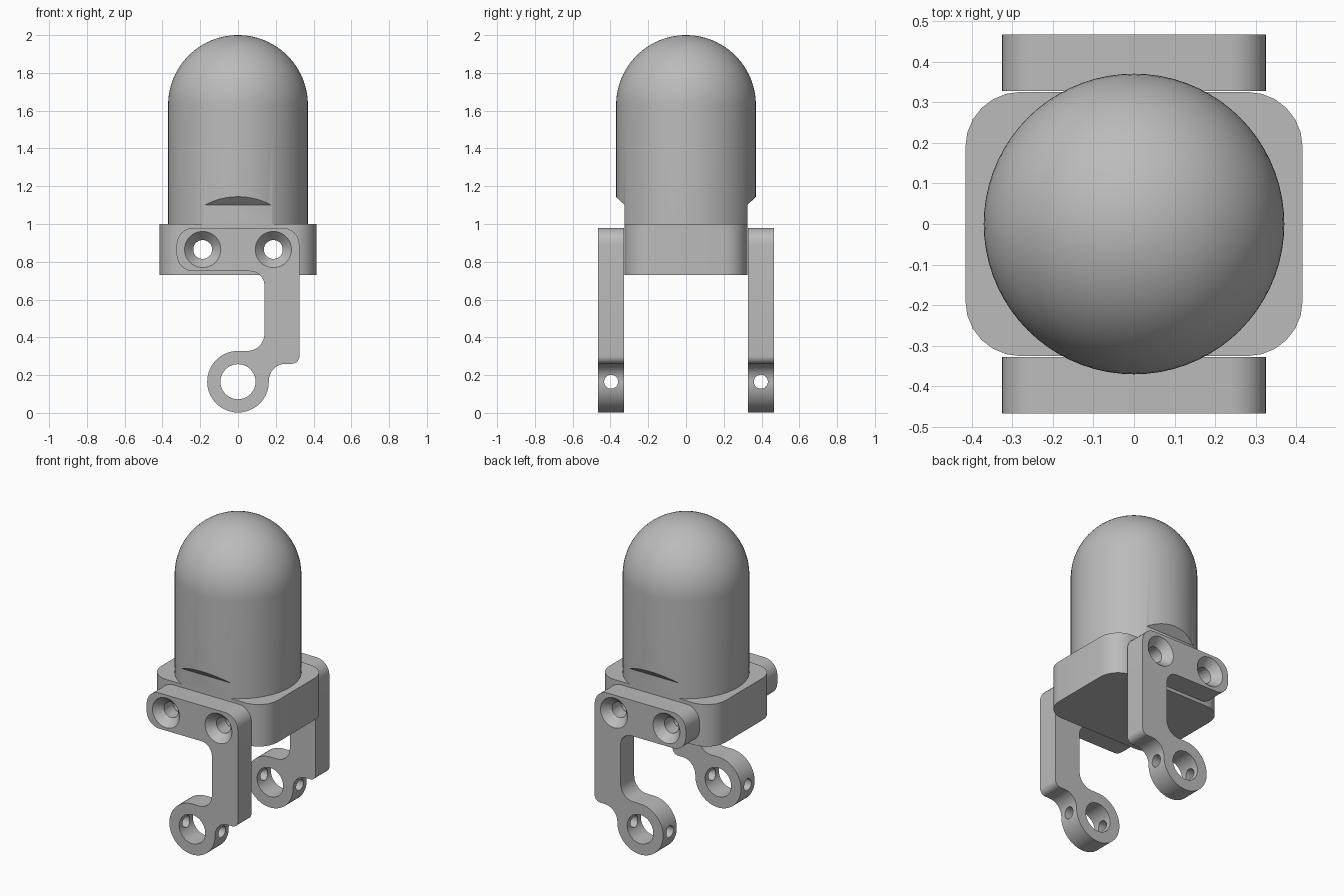
import bpy, bmesh, math
from mathutils import Vector, Matrix

cube = bpy.data.objects.get("Cube")
if cube:
    bpy.data.objects.remove(cube)

grey = bpy.data.materials.new("plain_grey")
grey.use_nodes = True
COLOUR = (0.5, 0.5, 0.5, 1)
grey.diffuse_color = COLOUR
grey.node_tree.nodes["Principled BSDF"].inputs["Base Color"].default_value = COLOUR


def make(name, bm):
    """Turn a bmesh into a linked object."""
    bmesh.ops.recalc_face_normals(bm, faces=bm.faces)
    mesh = bpy.data.meshes.new(name)
    bm.to_mesh(mesh)
    bm.free()
    mesh.materials.append(grey)
    obj = bpy.data.objects.new(name, mesh)
    bpy.context.collection.objects.link(obj)
    return obj


def rounded(corners, steps=8):
    """Replace each (u, v, radius) corner by a fillet arc."""
    pts = []
    for i, (u, v, r) in enumerate(corners):
        p = Vector((u, v))
        if r == 0:
            pts.append(p)
            continue
        a = (Vector(corners[i - 1][:2]) - p).normalized()
        b = (Vector(corners[(i + 1) % len(corners)][:2]) - p).normalized()
        for k in range(steps + 1):
            t = math.pi / 2 * k / steps
            pts.append(p + a * r * (1 - math.sin(t)) + b * r * (1 - math.cos(t)))
    return pts


def prism(name, pts, axis, lo, hi):
    """Extrude a closed outline along x, y or z."""
    def place(p, d):
        return {"x": (d, p[0], p[1]), "y": (p[0], d, p[1]), "z": (p[0], p[1], d)}[axis]
    bm = bmesh.new()
    face = bm.faces.new([bm.verts.new(place(p, lo)) for p in pts])
    new = bmesh.ops.extrude_face_region(bm, geom=[face])["geom"]
    shift = Vector(place((0, 0), hi - lo))
    bmesh.ops.translate(bm, vec=shift, verts=[v for v in new if isinstance(v, bmesh.types.BMVert)])
    return make(name, bm)


def rod(name, centre, axis, r1, r2, length):
    """Cylinder or cone along an axis, r1 at its negative end."""
    bm = bmesh.new()
    turn = Vector((0, 0, 1)).rotation_difference(axis).to_matrix().to_4x4()
    bmesh.ops.create_cone(bm, cap_ends=True, segments=40, radius1=r1, radius2=r2, depth=length,
                          matrix=Matrix.Translation(centre) @ turn)
    return make(name, bm)


def combine(obj, others, operation="DIFFERENCE"):
    """Apply booleans and remove the helper objects."""
    for other in others:
        other.hide_render = True
        mod = obj.modifiers.new("bool", "BOOLEAN")
        mod.operation, mod.solver, mod.object = operation, "EXACT", other
        bpy.context.view_layer.update()
        graph = bpy.context.evaluated_depsgraph_get()
        mesh = bpy.data.meshes.new_from_object(obj.evaluated_get(graph))
        obj.modifiers.clear()
        obj.data = mesh
        bpy.data.objects.remove(other)


def smooth(obj):
    bpy.ops.object.select_all(action="DESELECT")
    obj.select_set(True)
    bpy.context.view_layer.objects.active = obj
    bpy.ops.object.shade_smooth_by_angle(angle=math.radians(30))


X, Y = Vector((1, 0, 0)), Vector((0, 1, 0))
DOME_R, DOME_Z, HALF_Y = 0.37, 1.63, 0.325
SCREW_X, SCREW_Z, RING_Z, RING_R = 0.187, 0.865, 0.165, 0.163

# Domed housing: revolved profile, with a chamfered flat at front and back
bm = bmesh.new()
profile = [(0, 0.95), (DOME_R, 0.95)]
for k in range(25):
    t = math.pi / 2 * k / 24
    profile.append((DOME_R * math.cos(t), DOME_Z + DOME_R * math.sin(t)))
verts = [bm.verts.new((r if r > 1e-6 else 0, 0, z)) for r, z in profile]
edges = [bm.edges.new(pair) for pair in zip(verts, verts[1:])]
bmesh.ops.spin(bm, geom=verts + edges, cent=(0, 0, 0), axis=(0, 0, 1),
               angle=math.tau, steps=72, use_duplicate=False)
bmesh.ops.remove_doubles(bm, verts=bm.verts, dist=1e-5)
dome = make("dome", bm)
combine(dome, [prism("flat_cutter", [(s * HALF_Y, 0.8), (s * 0.6, 0.8), (s * 0.6, 1.375), (s * HALF_Y, 1.1)],
                     "x", -0.6, 0.6) for s in (-1, 1)])

# Rounded base block, joined to the dome and drilled for the screws
housing = prism("housing", rounded([(a * 0.415, b * HALF_Y, 0.135)
                                    for a, b in ((-1, -1), (1, -1), (1, 1), (-1, 1))], 6), "z", 0.73, 1.0)
combine(housing, [dome], "UNION")
combine(housing, [rod("drill", (s * SCREW_X, 0, SCREW_Z), Y, 0.05, 0.05, 1.2) for s in (-1, 1)])
smooth(housing)

# Bracket outline: ring at the foot, arm up one side, cross plate on top
ring = [Vector((RING_R * math.cos(t), RING_Z + RING_R * math.sin(t)))
        for t in (math.pi / 2 + math.pi * 1.5 * k / 48 for k in range(49))]
top_of_ring = RING_Z + RING_R
plate = [(RING_R, RING_Z, 0), (RING_R, 0.26, 0.09), (0.325, 0.26, 0.04), (0.325, 0.98, 0.09),
         (-0.325, 0.98, 0.09), (-0.325, 0.75, 0.09), (0.14, 0.75, 0.075),
         (0.14, top_of_ring, 0.09), (0, top_of_ring, 0)]
outline = ring + rounded(plate)[1:-1]

for side, label in ((-1, "front"), (1, "back")):
    inner, outer = side * 0.327, side * 0.466
    mid = (inner + outer) / 2
    bracket = prism(label + "_bracket", outline, "y", inner, outer)
    cutters = [rod("ring_bore", (0, mid, RING_Z), Y, 0.093, 0.093, 0.4),
               rod("pin_hole", (0, mid, RING_Z), X, 0.037, 0.037, 0.6)]
    for s in (-1, 1):
        cutters.append(rod("screw_hole", (s * SCREW_X, mid, SCREW_Z), Y, 0.05, 0.05, 0.4))
        cutters.append(rod("countersink", (s * SCREW_X, outer - side * 0.025, SCREW_Z), Y * side,
                           0.05, 0.0968, 0.052))
    combine(bracket, cutters)
    smooth(bracket)
